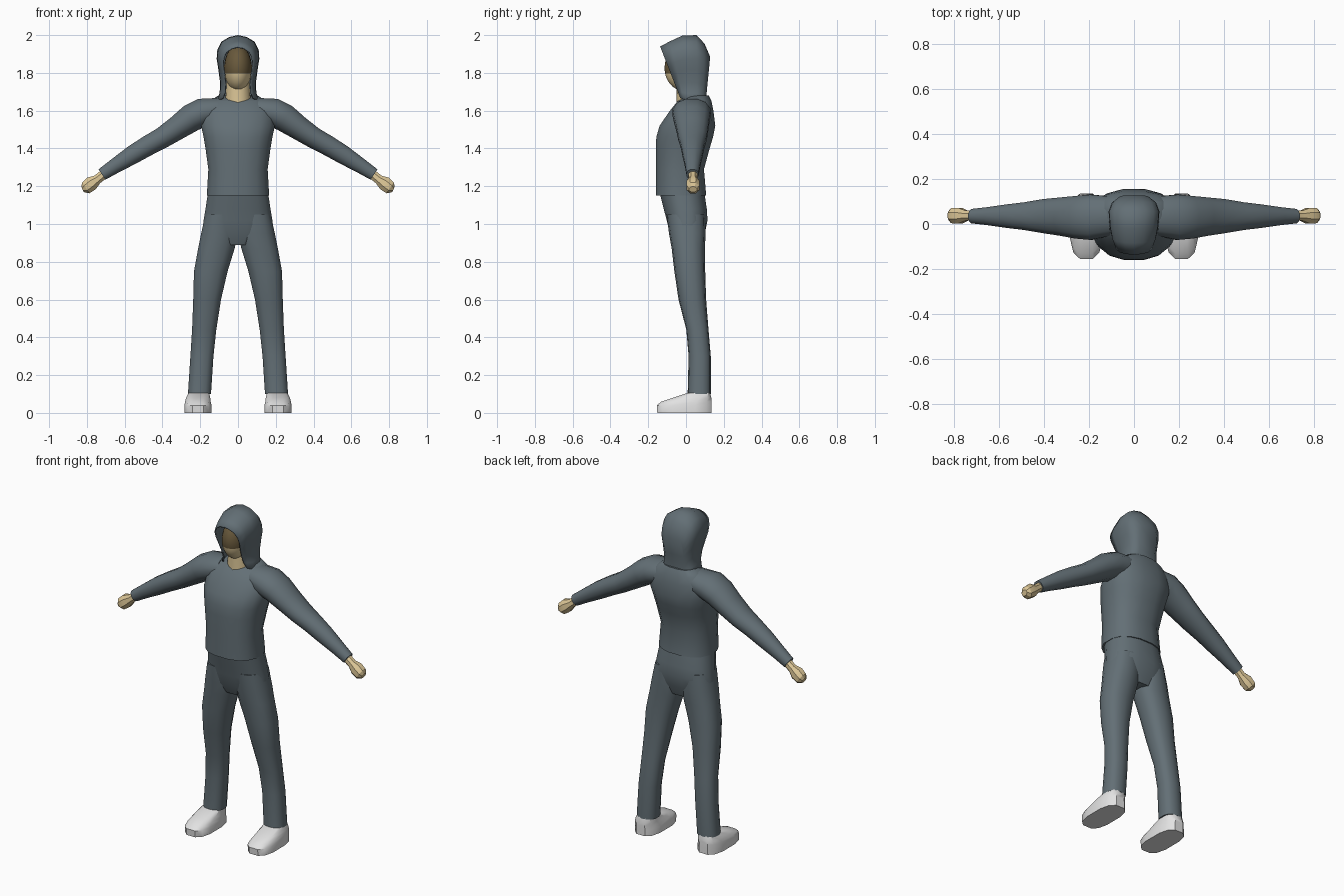
import bpy, bmesh, math
from mathutils import Vector

if "Cube" in bpy.data.objects:
    bpy.data.objects.remove(bpy.data.objects["Cube"])


def material(name, rgb):
    m = bpy.data.materials.new(name)
    m.diffuse_color = (*rgb, 1)
    m.use_nodes = True
    m.node_tree.nodes["Principled BSDF"].inputs["Base Color"].default_value = m.diffuse_color
    return m


CLOTH = material("slate cloth", (0.125, 0.16, 0.18))
SKIN = material("skin", (0.72, 0.57, 0.31))
BROWN = material("dark brown", (0.14, 0.10, 0.045))
WHITE = material("white shoe", (0.76, 0.76, 0.76))


def finish(name, bm, mats, angle=40):
    bmesh.ops.recalc_face_normals(bm, faces=bm.faces)
    me = bpy.data.meshes.new(name)
    bm.to_mesh(me)
    bm.free()
    ob = bpy.data.objects.new(name, me)
    bpy.context.collection.objects.link(ob)
    for m in mats:
        me.materials.append(m)
    bpy.ops.object.select_all(action='DESELECT')
    ob.select_set(True)
    bpy.context.view_layer.objects.active = ob
    bpy.ops.object.shade_smooth_by_angle(angle=math.radians(angle))
    return ob


def skin_rings(bm, rings, closed=True, caps=(True, True)):
    """Bridge successive rings of points with quads."""
    vs = [[bm.verts.new(p) for p in r] for r in rings]
    n = len(vs[0])
    for a, b in zip(vs, vs[1:]):
        for i in range(n if closed else n - 1):
            j = (i + 1) % n
            bm.faces.new((a[i], a[j], b[j], b[i]))
    for cap, r in zip(caps, (vs[0], vs[-1])):
        if cap:
            bm.faces.new(r)


def oval(n, power):
    """Unit superellipse points."""
    out = []
    for i in range(n):
        a = 2 * math.pi * (i + 0.5) / n
        c, s = math.cos(a), math.sin(a)
        out.append((math.copysign(abs(c) ** (2 / power), c),
                    math.copysign(abs(s) ** (2 / power), s)))
    return out


def level_rings(rows, n=16, power=2.4):
    """Rows: z, x0, x1, y0, y1, optional drop of the front edge."""
    rings = []
    for z, x0, x1, y0, y1, *drop in rows:
        pts = oval(n, power)
        m = max(abs(u) for u, v in pts)
        d = drop[0] if drop else 0
        rings.append([Vector(((x0 + x1) / 2 + u / m * (x1 - x0) / 2,
                              (y0 + y1) / 2 + v / m * (y1 - y0) / 2,
                              z - d * max(0, -v))) for u, v in pts])
    return rings


def limb_rings(rows, n=12):
    """Rows: x, y, z, radius across, radius in y; the path lies in an xz plane."""
    c = [Vector(r[:3]) for r in rows]
    rings = []
    for i, r in enumerate(rows):
        t = c[min(i + 1, len(c) - 1)] - c[max(i - 1, 0)]
        t.y = 0
        t.normalize()
        side = Vector((-t.z, 0, t.x))
        rings.append([c[i] + side * u * r[3] + Vector((0, v * r[4], 0))
                      for u, v in oval(n, 2.1)])
    return rings


def pair(name, rings, mat, angle=40):
    for s, label in ((1, "left"), (-1, "right")):
        bm = bmesh.new()
        skin_rings(bm, [[Vector((p.x * s, p.y, p.z)) for p in r] for r in rings])
        finish(label + "_" + name, bm, [mat], angle)


# Sweatshirt body
bm = bmesh.new()
skin_rings(bm, level_rings([
    (1.15, -.165, .165, -.16, .107),
    (1.29, -.157, .157, -.16, .095),
    (1.40, -.172, .172, -.16, .125),
    (1.46, -.182, .182, -.157, .143),
    (1.52, -.195, .195, -.14, .155),
    (1.60, -.195, .195, -.085, .145),
    (1.65, -.150, .150, -.045, .135),
    (1.68, -.105, .105, -.025, .12, .02)]))
finish("sweatshirt_body", bm, [CLOTH], 50)

# Sleeves
pair("sleeve", limb_rings([
    (.10, .035, 1.605, .065, .090),
    (.19, .03, 1.59, .078, .104),
    (.25, .03, 1.56, .076, .098),
    (.32, .033, 1.51, .066, .088),
    (.40, .035, 1.457, .058, .078),
    (.48, .035, 1.413, .055, .064),
    (.56, .035, 1.365, .051, .054),
    (.65, .035, 1.308, .041, .041),
    (.72, .035, 1.262, .034, .033)]), CLOTH, 50)

# Hands
pair("hand", limb_rings([
    (.69, .037, 1.28, .027, .025),
    (.745, .037, 1.236, .027, .024),
    (.775, .037, 1.215, .041, .038),
    (.806, .037, 1.191, .037, .036),
    (.823, .037, 1.183, .017, .022)], 8), SKIN, 30)

# Trousers: hips and legs
bm = bmesh.new()
skin_rings(bm, level_rings([
    (1.16, -.160, .160, -.138, .098),
    (1.08, -.172, .172, -.118, .110),
    (1.02, -.182, .182, -.102, .114),
    (.95, -.190, .190, -.086, .100),
    (.89, -.10, .10, -.06, .08)]))
finish("trouser_hips", bm, [CLOTH], 50)
pair("trouser_leg", level_rings([
    (1.05, .01, .172, -.10, .10),
    (.95, .002, .195, -.088, .102),
    (.87, .018, .211, -.074, .098),
    (.75, .055, .233, -.06, .10),
    (.60, .09, .237, -.038, .105),
    (.44, .115, .243, .003, .118),
    (.30, .130, .252, .015, .13),
    (.10, .143, .265, .01, .13)], 14), CLOTH, 50)

# Shoes
pair("shoe", level_rings([
    (0, .14, .284, -.152, .135),
    (.04, .14, .284, -.155, .135),
    (.06, .145, .28, -.13, .135),
    (.08, .147, .275, -.07, .134),
    (.105, .152, .262, .005, .128)], 12, 2.9), WHITE, 35)

# Hood: inverted-U arches from the face opening to the back
ARCH = [(1.02, 0), (.86, .12), (.84, .28), (.92, .48), (1, .64),
        (.97, .78), (.78, .90), (.42, .97)]
outline = ARCH + [(0, 1)] + [(-u, v) for u, v in reversed(ARCH)]
arches = []
for half, y_low, z_low, y_top, z_top in (
        (.082, -.03, 1.665, -.137, 1.94),
        (.098, -.012, 1.66, -.085, 1.967),
        (.109, .015, 1.65, -.02, 1.997),
        (.113, .06, 1.65, .055, 2.0),
        (.098, .092, 1.65, .098, 1.955),
        (.065, .105, 1.65, .128, 1.885)):
    arches.append([Vector((half * u, y_low + (y_top - y_low) * v,
                           z_low + (z_top - z_low) * v)) for u, v in outline])
bm = bmesh.new()
skin_rings(bm, arches, closed=False, caps=(False, True))
hood = finish("hood", bm, [CLOTH], 60)
shell = hood.modifiers.new("cloth thickness", 'SOLIDIFY')
shell.thickness = 0.008

# Head, dark above the nose line
bm = bmesh.new()
bmesh.ops.create_uvsphere(bm, u_segments=20, v_segments=14, radius=1)
for v in bm.verts:
    v.co = Vector((v.co.x * .074, v.co.y * .108 - .006, v.co.z * .122 + 1.825))
for f in bm.faces:
    f.material_index = 1 if f.calc_center_median().z > 1.81 else 0
finish("head", bm, [SKIN, BROWN], 60)

# Neck
bm = bmesh.new()
skin_rings(bm, level_rings([
    (1.58, -.068, .068, -.052, .08),
    (1.66, -.066, .066, -.048, .08),
    (1.78, -.058, .058, -.05, .07)], 14, 2))
finish("neck", bm, [SKIN], 50)
